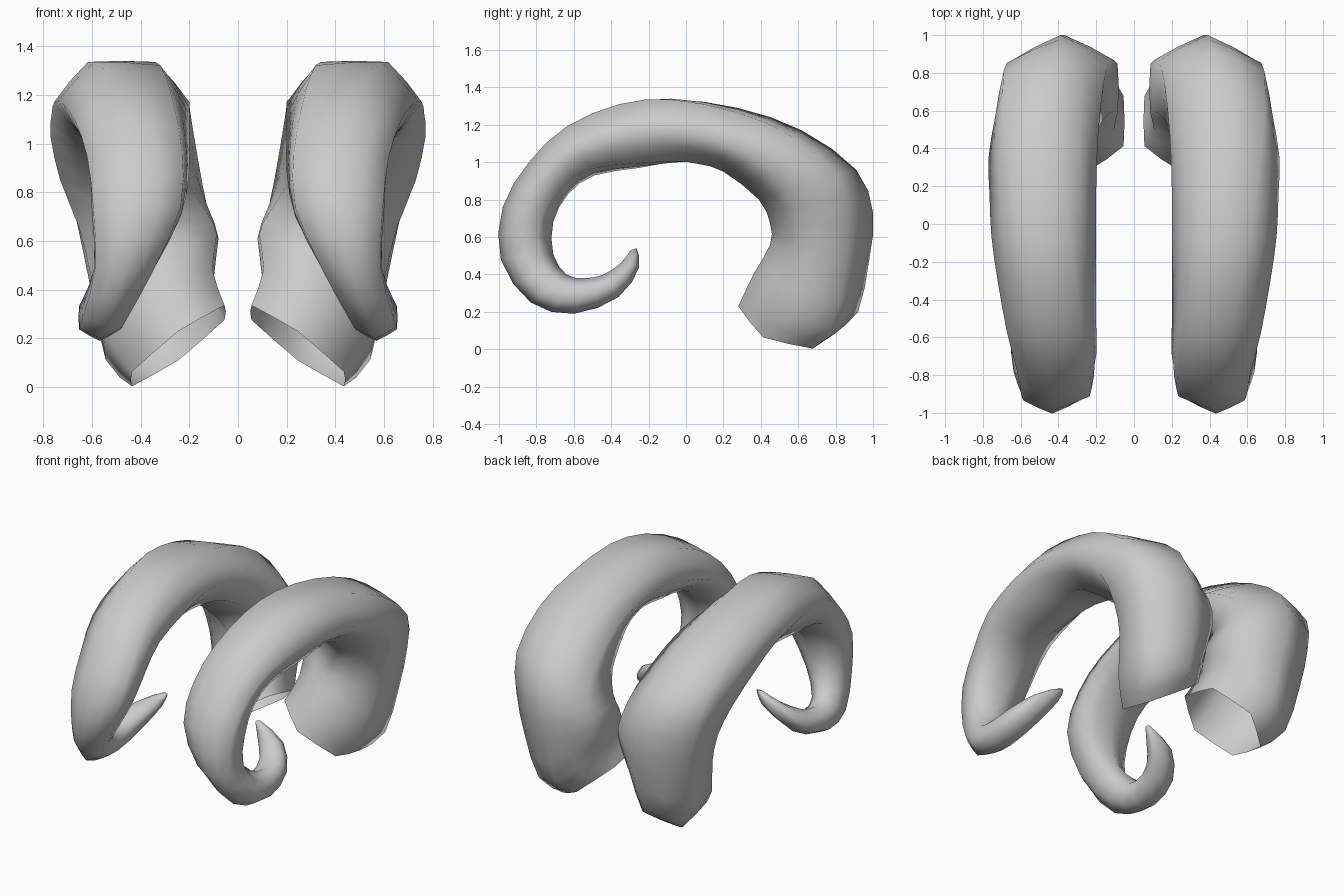
import bpy, bmesh, math
from mathutils import Vector

SIDES = 12    # points around each section: six ridges and six midpoints
STEPS = 2     # extra sections between stations
INSET = 0.89  # pulls in the midpoints between the ridges
TWIST = 7.5   # degrees the ridges turn per station
MIDDLE = 7    # station at the top of the arch, where the outer side is flat

# Stations from base to tip:
# outer edge (y, z), inner edge (y, z), medial x, lateral x, sideways tilt
STATIONS = [
    ((.81, .11), (.28, .23), .05, .44, .14),
    ((.92, .2), (.36, .4), .1, .55, .14),
    ((.98, .48), (.45, .56), .08, .61, .09),
    ((1, .73), (.45, .67), .12, .66, .03),
    ((.91, .96), (.39, .8), .16, .73, 0),
    ((.62, 1.17), (.2, .95), .19, .77, 0),
    ((.28, 1.29), (.07, .99), .2, .765, 0),
    ((-.08, 1.34), (-.05, 1), .2, .755, 0),
    ((-.36, 1.31), (-.25, .97), .2, .72, 0),
    ((-.64, 1.19), (-.49, .93), .2, .67, 0),
    ((-.84, 1), (-.63, .83), .2, .62, 0),
    ((-.98, .76), (-.71, .68), .23, .6, 0),
    ((-.99, .48), (-.71, .51), .34, .59, 0),
    ((-.83, .25), (-.64, .4), .45, .64, 0),
    ((-.6, .19), (-.54, .38), .48, .655, 0),
    ((-.36, .28), (-.44, .4), .45, .63, 0),
    ((-.25, .44), (-.35, .46), .37, .53, 0),
    ((-.265, .54), (-.295, .53), .33, .37, 0),
]


def make_material(name, color):
    mat = bpy.data.materials.new(name)
    mat.use_nodes = True
    mat.diffuse_color = color
    bsdf = mat.node_tree.nodes["Principled BSDF"]
    bsdf.inputs["Base Color"].default_value = color
    return mat


def unit_section(turn):
    """Softened hexagon turned by an angle and scaled to fill a unit square."""
    shape = []
    for index in range(SIDES):
        angle = math.tau * index / SIDES + turn
        scale = INSET if index % 2 else 1
        shape.append((scale * math.cos(angle), scale * math.sin(angle)))
    width = max(across for across, out in shape)
    height = max(out for across, out in shape)
    return [(across / width, out / height) for across, out in shape]


def section(number, station):
    """One closed loop of points around the horn."""
    outer, inner, medial, lateral, tilt = station
    outer_point = Vector(((medial + lateral) / 2, *outer))
    inner_point = Vector(((medial + lateral) / 2, *inner))
    center = (outer_point + inner_point) / 2
    radial = (outer_point - inner_point) / 2
    sideways = Vector(((lateral - medial) / 2, 0, -tilt))
    turn = max(-30, min(30, (number - MIDDLE) * TWIST))
    return [center + sideways * across + radial * out
            for across, out in unit_section(math.radians(turn))]


def spline_point(before, start, end, after, t):
    """Smooth curve through start and end."""
    slope_in = (end - before) / 2
    slope_out = (after - start) / 2
    blend = t * t * (3 - 2 * t)
    return (start.lerp(end, blend) + slope_in * (t * (1 - t) ** 2)
            - slope_out * (t * t * (1 - t)))


def horn_sections():
    loops = [section(number, station)
             for number, station in enumerate(STATIONS)]
    last = len(loops) - 1
    result = []
    for index in range(last):
        around = (loops[max(index - 1, 0)], loops[index],
                  loops[index + 1], loops[min(index + 2, last)])
        for step in range(STEPS):
            result.append([spline_point(*points, step / STEPS)
                           for points in zip(*around)])
    result.append(loops[last])
    return result


def build_horn(name, side, material):
    bm = bmesh.new()
    rings = [[bm.verts.new((side * p.x, p.y, p.z)) for p in loop]
             for loop in horn_sections()]
    # Skin between neighbouring sections, left open at the base
    for ring, following in zip(rings, rings[1:]):
        for index in range(SIDES):
            after = (index + 1) % SIDES
            bm.faces.new((ring[index], ring[after],
                          following[after], following[index]))
    # Closed tip
    bm.faces.new(rings[-1])
    bmesh.ops.recalc_face_normals(bm, faces=bm.faces)
    mesh = bpy.data.meshes.new(name)
    bm.to_mesh(mesh)
    bm.free()
    mesh.materials.append(material)
    horn = bpy.data.objects.new(name, mesh)
    bpy.context.collection.objects.link(horn)
    bpy.ops.object.select_all(action="DESELECT")
    horn.select_set(True)
    bpy.context.view_layer.objects.active = horn
    bpy.ops.object.shade_smooth_by_angle(angle=math.radians(100))
    return horn


default_cube = bpy.data.objects.get("Cube")
if default_cube:
    bpy.data.objects.remove(default_cube, do_unlink=True)

horn_grey = make_material("horn grey", (.6, .6, .6, 1))
build_horn("left_horn", 1, horn_grey)
build_horn("right_horn", -1, horn_grey)
